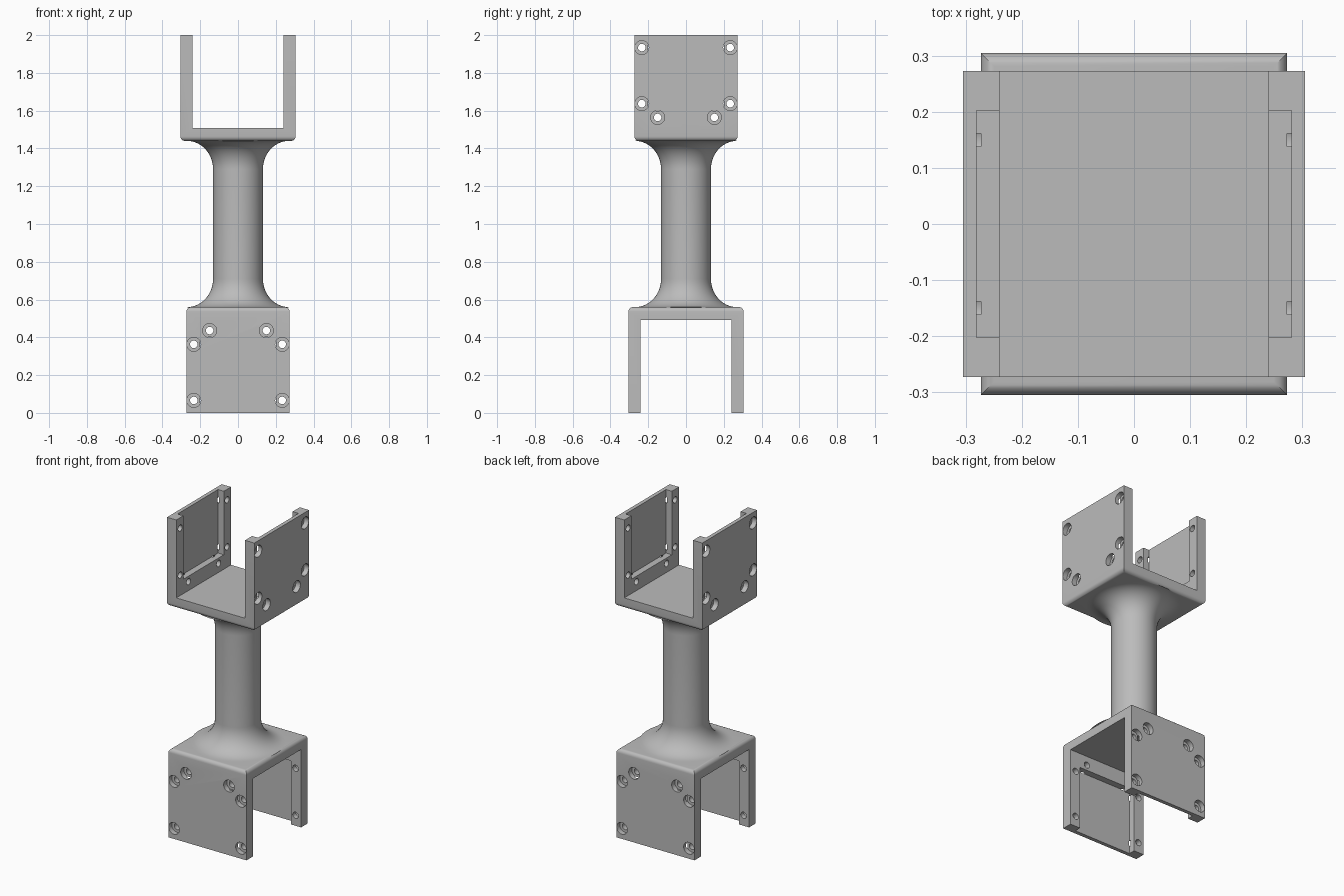
import bpy, bmesh, math
from mathutils import Matrix

cube = bpy.data.objects.get("Cube")
if cube:
    bpy.data.objects.remove(cube, do_unlink=True)

grey = bpy.data.materials.new("plain grey")
grey.use_nodes = True
color = (0.5, 0.5, 0.5, 1)
grey.diffuse_color = color
grey.node_tree.nodes["Principled BSDF"].inputs["Base Color"].default_value = color


def add_object(name, bm):
    mesh = bpy.data.meshes.new(name)
    bmesh.ops.recalc_face_normals(bm, faces=bm.faces)
    bm.to_mesh(mesh)
    bm.free()
    mesh.materials.append(grey)
    obj = bpy.data.objects.new(name, mesh)
    bpy.context.collection.objects.link(obj)
    return obj


def box(low, high):
    bm = bmesh.new()
    bmesh.ops.create_cube(bm, size=1)
    for v in bm.verts:
        v.co = [low[i] if v.co[i] < 0 else high[i] for i in range(3)]
    return bm


def x_cylinder(radius, x0, x1, y, z):
    bm = bmesh.new()
    place = Matrix.Translation(((x0 + x1) / 2, y, z)) @ Matrix.Rotation(math.pi / 2, 4, 'Y')
    bmesh.ops.create_cone(bm, cap_ends=True, segments=32, radius1=radius,
                          radius2=radius, depth=x1 - x0, matrix=place)
    return bm


def activate(obj):
    bpy.ops.object.select_all(action='DESELECT')
    obj.select_set(True)
    bpy.context.view_layer.objects.active = obj


def cut(obj, bm):
    cutter = add_object("cutter", bm)
    cutter.hide_render = True
    activate(obj)
    mod = obj.modifiers.new("cut", 'BOOLEAN')
    mod.operation = 'DIFFERENCE'
    mod.solver = 'EXACT'
    mod.object = cutter
    bpy.ops.object.modifier_apply(modifier=mod.name)
    bpy.data.objects.remove(cutter, do_unlink=True)


# Upper fork: a block with a rounded lower rim
HX, HY, BASE = 0.305, 0.273, 1.44
bm = box((-HX, -HY, BASE), (HX, HY, 2))
rim = [e for e in bm.edges if all(v.co.z < BASE + 0.01 for v in e.verts)]
bmesh.ops.bevel(bm, geom=rim, offset=0.024, segments=6, profile=0.5, affect='EDGES')
upper = add_object("upper_fork", bm)

# Channel between the walls, then the shallow pocket inside each wall
cut(upper, box((-0.24, -0.5, 1.508), (0.24, 0.5, 2.2)))
cut(upper, box((-0.281, -0.202, 1.599), (0.281, 0.202, 2.2)))

# Screw holes with counterbores on the outside
for side in (-1, 1):
    for y, z in ((0.234, 1.934), (0.234, 1.637), (0.15, 1.564)):
        cut(upper, x_cylinder(0.02, -0.5, 0.5, side * y, z))
        cut(upper, x_cylinder(0.037, 0.273, 0.5, side * y, z))
        cut(upper, x_cylinder(0.037, -0.5, -0.273, side * y, z))

# Lower fork: the same part upside down and a quarter turn round
lower = upper.copy()
lower.data = upper.data.copy()
lower.name = "lower_fork"
bpy.context.collection.objects.link(lower)
lower.data.transform(Matrix.Rotation(math.pi / 2, 4, 'Z')
                     @ Matrix.Translation((0, 0, 2)) @ Matrix.Rotation(math.pi, 4, 'X'))

# Round post flaring into both forks
POST, FLARE, RISE, STEPS = 0.132, 0.138, 0.15, 14
foot = []
for i in range(STEPS + 1):
    a = math.pi / 2 * i / STEPS
    foot.append((POST + FLARE * (1 - math.sin(a)), 0.56 + RISE * (1 - math.cos(a))))
profile = foot + [(r, 2 - z) for r, z in reversed(foot)]
profile = [(0, 0.55), (0.24, 0.55)] + profile + [(0.24, 1.45), (0, 1.45)]
bm = bmesh.new()
verts = [bm.verts.new((r, 0, z)) for r, z in profile]
edges = [bm.edges.new(pair) for pair in zip(verts, verts[1:])]
bmesh.ops.spin(bm, geom=verts + edges, axis=(0, 0, 1), cent=(0, 0, 0),
               angle=math.tau, steps=64, use_duplicate=False)
bmesh.ops.remove_doubles(bm, verts=bm.verts, dist=0.0001)
post = add_object("flared_post", bm)

for obj in (upper, lower, post):
    activate(obj)
    bpy.ops.object.shade_smooth_by_angle(angle=math.radians(30))
